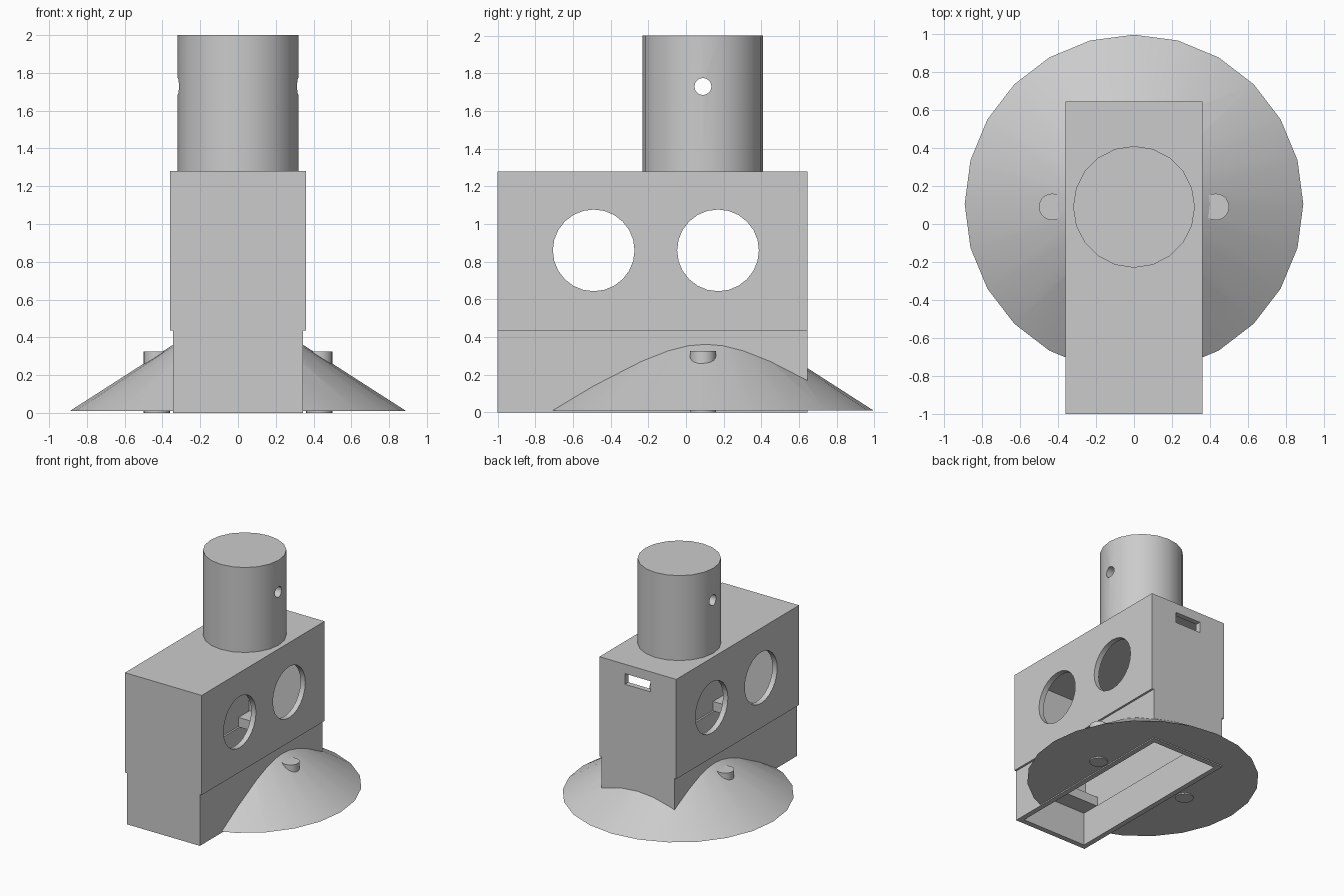
import bpy
import math

cube = bpy.data.objects.get("Cube")
if cube:
    bpy.data.objects.remove(cube, do_unlink=True)

# Single plain grey
grey = bpy.data.materials.new("light_grey")
grey.use_nodes = True
grey.diffuse_color = (0.6, 0.6, 0.6, 1)
grey.node_tree.nodes["Principled BSDF"].inputs["Base Color"].default_value = (0.6, 0.6, 0.6, 1)


def finish(name):
    obj = bpy.context.object
    obj.name = name
    bpy.ops.object.transform_apply(location=False, rotation=True, scale=True)
    obj.data.materials.append(grey)
    return obj


def box(name, x, y, z):
    """Box from (min, max) ranges on each axis."""
    centre = [(a + b) / 2 for a, b in (x, y, z)]
    bpy.ops.mesh.primitive_cube_add(size=1, location=centre)
    bpy.context.object.scale = [b - a for a, b in (x, y, z)]
    return finish(name)


def cylinder(name, radius, depth, centre, sides=24, turn=0):
    bpy.ops.mesh.primitive_cylinder_add(vertices=sides, radius=radius, depth=depth,
                                        location=centre, rotation=(0, turn, 0))
    return finish(name)


def cut(obj, cutters):
    bpy.context.view_layer.objects.active = obj
    for cutter in cutters:
        mod = obj.modifiers.new("cut", "BOOLEAN")
        mod.operation = "DIFFERENCE"
        mod.solver = "EXACT"
        mod.object = cutter
        bpy.ops.object.modifier_apply(modifier=mod.name)


FRONT, BACK, WALL = -1.0, 0.645, 0.045
SEAM = 0.435
INNER = (FRONT + WALL, BACK - WALL)
TUBE_Y = 0.09
SIDEWAYS = math.pi / 2

# Cutters: inner cavity, side windows, rear slot and tube pin hole
cavity_top = box("cavity_top", (-0.315, 0.315), INNER, (0.28, 1.24))
cavity_bottom = box("cavity_bottom", (-0.3, 0.3), INNER, (-0.1, 0.5))
windows = [cylinder("window_cutter", 0.217, 1, (0, y, 0.86), 24, SIDEWAYS)
           for y in (-0.49, 0.17)]
slot = box("slot_cutter", (-0.12, 0.12), (0.5, 0.8), (1.11, 1.2))
pin_hole = cylinder("pin_hole_cutter", 0.045, 1, (0, TUBE_Y, 1.73), 20, SIDEWAYS)

# Hollow housing, slightly narrower below the seam
upper = box("upper_housing", (-0.36, 0.36), (FRONT, BACK), (SEAM, 1.28))
cut(upper, [cavity_top] + windows + [slot])
lower = box("lower_housing", (-0.343, 0.343), (FRONT, BACK), (0, SEAM))
cut(lower, [cavity_top, cavity_bottom])

# Ledges across both ends of the cavity
for name, y in (("front_ledge", (INNER[0], INNER[0] + 0.15)),
                ("back_ledge", (INNER[1] - 0.15, INNER[1]))):
    box(name, (-0.31, 0.31), y, (0.28, 0.36))

# Conical foot around the housing
bpy.ops.mesh.primitive_cone_add(vertices=24, radius1=0.89, radius2=0.25, depth=0.411,
                                location=(0, 0.105, 0.2155))
foot = finish("conical_foot")
cut(foot, [cavity_top, cavity_bottom])

# Round pegs through the foot
pegs = [cylinder(name, 0.07, 0.325, (x, TUBE_Y, 0.1625), 20)
        for name, x in (("left_peg", 0.43), ("right_peg", -0.43))]

# Top post with a cross hole
post = cylinder("top_post", 0.32, 0.72, (0, TUBE_Y, 1.64), 20)
cut(post, [pin_hole])

for cutter in [cavity_top, cavity_bottom, slot, pin_hole] + windows:
    bpy.data.objects.remove(cutter, do_unlink=True)

# Smooth round parts, sharp edges kept
bpy.ops.object.select_all(action="DESELECT")
for obj in [foot, post, upper] + pegs:
    obj.select_set(True)
bpy.context.view_layer.objects.active = post
bpy.ops.object.shade_smooth_by_angle(angle=math.radians(30))
